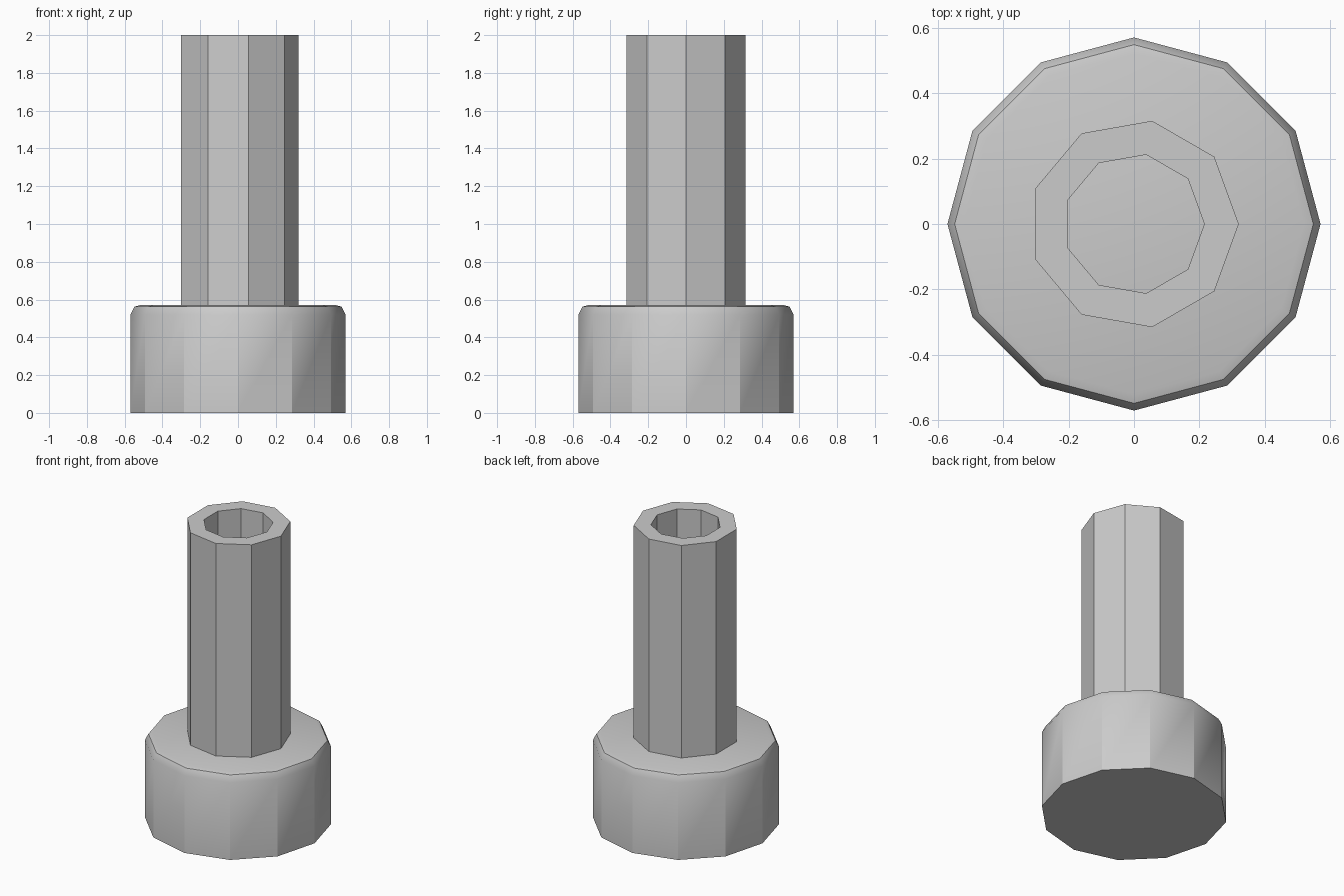
import bpy
import bmesh
from math import cos, sin, pi, radians

if "Cube" in bpy.data.objects:
    bpy.data.objects.remove(bpy.data.objects["Cube"])

grey = bpy.data.materials.new("plain grey")
grey.use_nodes = True
COLOUR = (0.6, 0.6, 0.6, 1)
grey.diffuse_color = COLOUR
grey.node_tree.nodes["Principled BSDF"].inputs["Base Color"].default_value = COLOUR


def lathe(name, profile, sides, closed=False):
    """Spin a (radius, z) profile into a faceted solid; open profiles are capped."""
    bm = bmesh.new()
    rings = [[bm.verts.new((r * cos(2 * pi * i / sides), r * sin(2 * pi * i / sides), z))
              for i in range(sides)] for r, z in profile]
    pairs = list(zip(rings, rings[1:]))
    if closed:
        pairs.append((rings[-1], rings[0]))
    else:
        bm.faces.new(rings[0])
        bm.faces.new(rings[-1])
    for low, high in pairs:
        for i in range(sides):
            j = (i + 1) % sides
            bm.faces.new((low[i], low[j], high[j], high[i]))
    bmesh.ops.recalc_face_normals(bm, faces=bm.faces)
    mesh = bpy.data.meshes.new(name)
    bm.to_mesh(mesh)
    bm.free()
    mesh.materials.append(grey)
    obj = bpy.data.objects.new(name, mesh)
    bpy.context.collection.objects.link(obj)
    return obj


# Twelve-sided base with a softened top rim
base = lathe("base", [(0.57, 0), (0.57, 0.52), (0.548, 0.562), (0.52, 0.57)], 12)
bpy.ops.object.select_all(action="DESELECT")
base.select_set(True)
bpy.context.view_layer.objects.active = base
bpy.ops.object.shade_smooth_by_angle(angle=radians(29))

# Nine-sided hollow tube standing on the base
lathe("tube", [(0.32, 0.57), (0.32, 2), (0.215, 2), (0.215, 0.57)], 9, closed=True)
